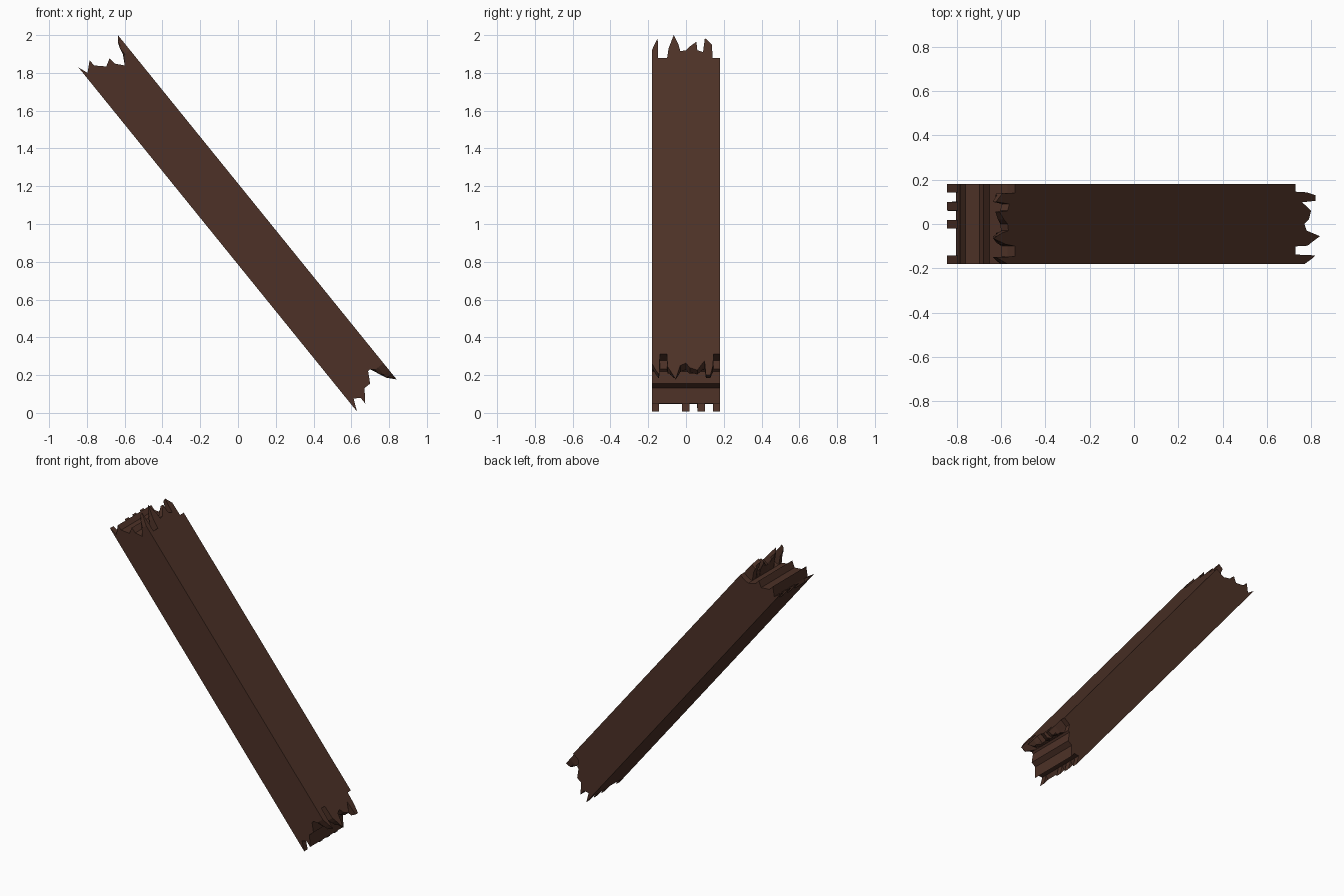
import bpy, bmesh
from mathutils import Vector

if "Cube" in bpy.data.objects:
    bpy.data.objects.remove(bpy.data.objects["Cube"])

# Beam axes: s runs down the length, t across the thickness, y across the width
D, N = Vector((0.629, 0, -0.777)), Vector((0.777, 0, 0.629))
T = 0.135

wood = bpy.data.materials.new("dark brown wood")
wood.diffuse_color = (0.074, 0.031, 0.020, 1)
wood.use_nodes = True
wood.node_tree.nodes["Principled BSDF"].inputs["Base Color"].default_value = wood.diffuse_color

# Splintered end profiles (s, t) between the lower and upper lips
top_end = [(-1.123, -.116), (-1.168, -.066), (-1.131, -.063), (-1.087, -.017),
           (-1.11, .024), (-1.071, .027), (-1.03, .062)]
top_lip = [(-1.083, .092), (-1.12, .1), (-1.15, .112)]
low_end = [(1.104, -.106), (1.124, -.074), (1.164, -.075), (1.097, -.026),
           (1.097, .012), (1.04, .045), (1.038, .06)]
low_lip = [(1.085, .08), (1.127, .098)]

# Outline of the upper lip: z against y (upper end), x against y (lower end)
top_z = [(-.181, 1.92), (-.15, 1.985), (-.147, 1.88), (-.1, 1.88), (-.092, 1.93),
         (-.065, 2.0), (-.04, 1.95), (-.03, 1.915), (0, 1.92), (.02, 1.94),
         (.055, 1.965), (.06, 1.92), (.09, 1.91), (.1, 1.985), (.138, 1.95),
         (.14, 1.88), (.181, 1.88)]
low_x = [(-.181, .77), (-.16, .80), (-.142, .82), (-.138, .73), (-.101, .73),
         (-.098, .785), (-.085, .80), (-.055, .84), (-.03, .78), (0, .77),
         (.02, .79), (.06, .80), (.098, .76), (.105, .82), (.13, .82),
         (.143, .78), (.146, .73), (.181, .73)]
teeth = [(-.181, -.143), (-.02, .018), (.06, .1), (.143, .181)]


def sample(table, y):
    for (a, va), (b, vb) in zip(table, table[1:]):
        if y <= b:
            return va + (vb - va) * (y - a) / (b - a)
    return table[-1][1]


def section(y):
    """Closed side profile of the beam at one position across its width."""
    top = (1.085 - sample(top_z, y)) / 0.777
    low = (sample(low_x, y) - 0.105) / 0.629
    tooth = any(a - 1e-5 <= y <= b + 1e-5 for a, b in teeth)
    pts = [(-1.177 if tooth else -1.11, -T)] + top_end
    pts += [(max(s, top), t) for s, t in top_lip] + [(top, T), (low, T)]
    pts += [(min(s, low), t) for s, t in reversed(low_lip)] + low_end[::-1]
    pts += [(1.168 if tooth else 1.116, -T)]
    return [Vector((0, y, 1)) + D * s + N * t for s, t in pts]


# Section positions, with close pairs at the tooth sides for crisp steps
ys = {y for y, _ in top_z + low_x}
for a, b in teeth:
    ys |= {a, b, max(-.181, a - .001), min(.181, b + .001)}

# Loft the beam through the sections and cap both sides
bm = bmesh.new()
rings = [[bm.verts.new(p) for p in section(y)] for y in sorted(ys)]
n = len(rings[0])
for r, q in zip(rings, rings[1:]):
    for i in range(n):
        j = (i + 1) % n
        bm.faces.new((r[i], r[j], q[j], q[i]))
bm.faces.new(rings[0])
bm.faces.new(rings[-1])
bmesh.ops.remove_doubles(bm, verts=bm.verts, dist=0.0002)
bmesh.ops.dissolve_limit(bm, angle_limit=0.01, verts=bm.verts, edges=bm.edges)
bmesh.ops.triangulate(bm, faces=[f for f in bm.faces if len(f.verts) > 4])
bmesh.ops.recalc_face_normals(bm, faces=bm.faces)
mesh = bpy.data.meshes.new("broken_beam")
bm.to_mesh(mesh)
bm.free()
mesh.materials.append(wood)
beam = bpy.data.objects.new("broken_beam", mesh)
bpy.context.collection.objects.link(beam)
